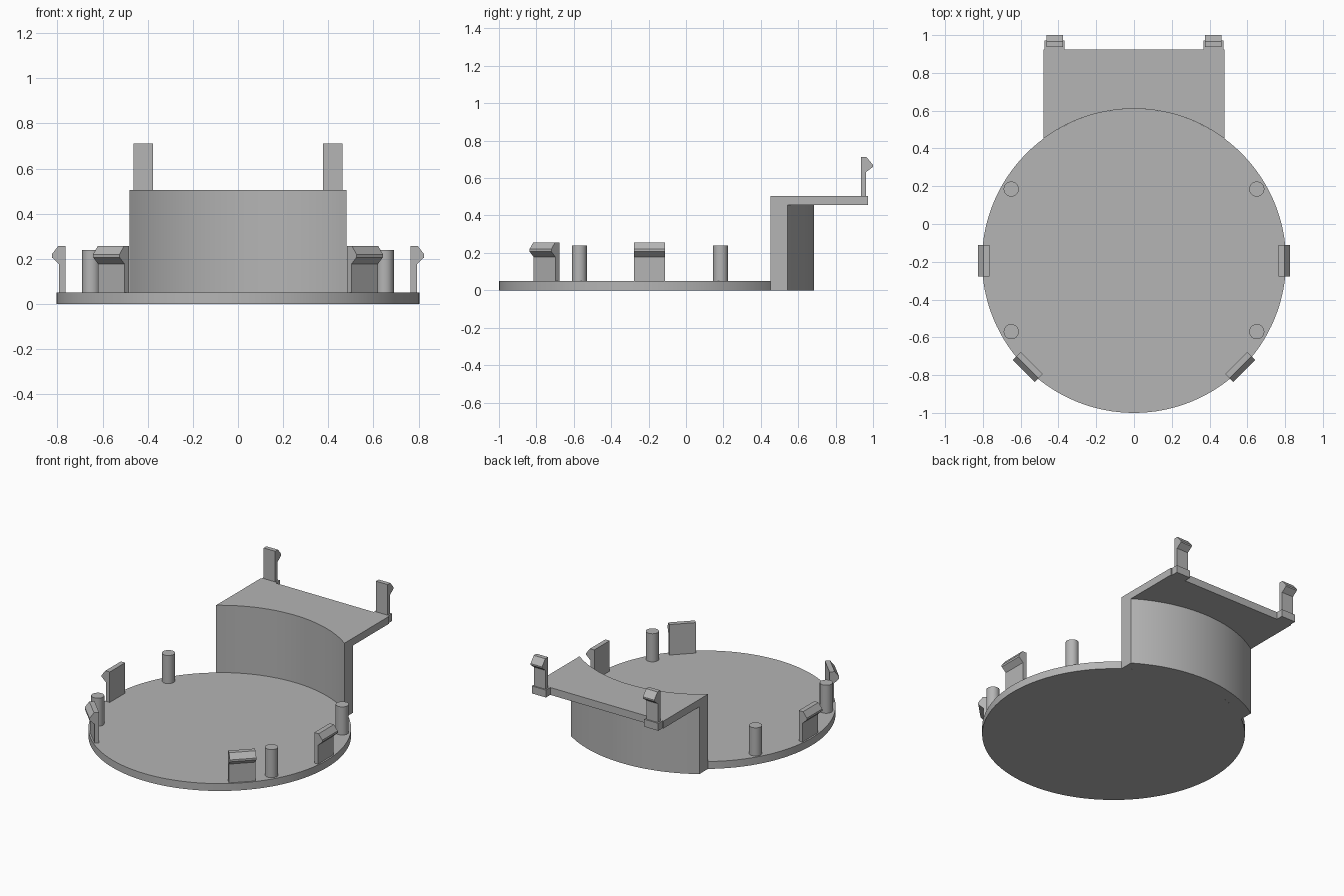
import bpy, bmesh, math
from mathutils import Matrix, Vector

if "Cube" in bpy.data.objects:
    bpy.data.objects.remove(bpy.data.objects["Cube"], do_unlink=True)

grey = bpy.data.materials.new("light_grey")
grey.use_nodes = True
colour = (0.46, 0.46, 0.46, 1)
grey.diffuse_color = colour
grey.node_tree.nodes["Principled BSDF"].inputs["Base Color"].default_value = colour

CENTRE_Y = -0.195
RADIUS, OUTER = 0.805, 0.88
HALF = 0.48
DECK = 0.05
SHELF_LOW, SHELF_TOP = 0.455, 0.505


def prism(name, outline, depth, matrix=Matrix()):
    """Extrude an XY outline along +Z, then place it with a matrix."""
    bm = bmesh.new()
    face = bm.faces.new([bm.verts.new((x, y, 0)) for x, y in outline])
    ext = bmesh.ops.extrude_face_region(bm, geom=[face])
    moved = [g for g in ext["geom"] if isinstance(g, bmesh.types.BMVert)]
    bmesh.ops.translate(bm, verts=moved, vec=(0, 0, depth))
    bm.transform(matrix)
    bmesh.ops.recalc_face_normals(bm, faces=bm.faces)
    mesh = bpy.data.meshes.new(name)
    bm.to_mesh(mesh)
    bm.free()
    mesh.materials.append(grey)
    obj = bpy.data.objects.new(name, mesh)
    bpy.context.collection.objects.link(obj)
    bpy.ops.object.select_all(action="DESELECT")
    obj.select_set(True)
    bpy.context.view_layer.objects.active = obj
    bpy.ops.object.shade_smooth_by_angle(angle=math.radians(25))
    return obj


def arc(radius, steps=32):
    """Arc around the disc centre at the back, from -HALF to +HALF in x."""
    a = math.asin(HALF / radius)
    angles = [-a + 2 * a * i / steps for i in range(steps + 1)]
    return [(radius * math.sin(t), CENTRE_Y + radius * math.cos(t)) for t in angles]


def circle(radius, steps):
    return [(radius * math.cos(2 * math.pi * i / steps),
             radius * math.sin(2 * math.pi * i / steps)) for i in range(steps)]


def clip(name, profile, width, origin, angle):
    """Snap hook: profile is (outward, height), extruded sideways."""
    out = Vector((math.cos(angle), math.sin(angle), 0))
    side = Vector((math.sin(angle), -math.cos(angle), 0))
    m = Matrix((out, (0, 0, 1), side)).transposed().to_4x4()
    m.translation = Vector(origin) - side * width / 2
    prism(name, profile, width, m)


# Round base plate
prism("base_plate", circle(RADIUS, 128), DECK, Matrix.Translation((0, CENTRE_Y, 0)))

# Curved back wall
prism("back_wall", arc(RADIUS) + arc(OUTER)[::-1], SHELF_LOW)

# Raised shelf with two small tabs on its rear edge
rear, tab_end, tab_in, tab_out = 0.925, 0.972, 0.367, 0.473
right = [(HALF, rear), (tab_out, rear), (tab_out, tab_end), (tab_in, tab_end), (tab_in, rear)]
left = [(-x, y) for x, y in right[::-1]]
prism("shelf", arc(RADIUS) + right + left, SHELF_TOP - SHELF_LOW,
      Matrix.Translation((0, 0, SHELF_LOW)))

# Hooks on the rim: outward distance from the disc centre, height
rim_profile = [(0.765, DECK), (0.793, DECK), (0.793, 0.177), (0.825, 0.207),
               (0.825, 0.22), (0.797, 0.256), (0.765, 0.256)]
for label, degrees in (("left_side", 0), ("left_front", -45),
                       ("right_front", -135), ("right_side", 180)):
    clip(label + "_clip", rim_profile, 0.165, (0, CENTRE_Y, 0), math.radians(degrees))

# Hooks on the shelf tabs
shelf_profile = [(0.936, SHELF_TOP), (0.963, SHELF_TOP), (0.963, 0.632), (1.0, 0.66),
                 (1.0, 0.67), (0.965, 0.712), (0.936, 0.712)]
for label, sign in (("left", 1), ("right", -1)):
    clip(label + "_shelf_clip", shelf_profile, 0.086, (sign * 0.42, 0, 0), math.pi / 2)

# Locating pins
for side, sign in (("left", 1), ("right", -1)):
    for place, y in (("back", 0.185), ("front", -0.57)):
        prism(f"{side}_{place}_pin", circle(0.04, 32), 0.19,
              Matrix.Translation((sign * 0.65, y, DECK)))
